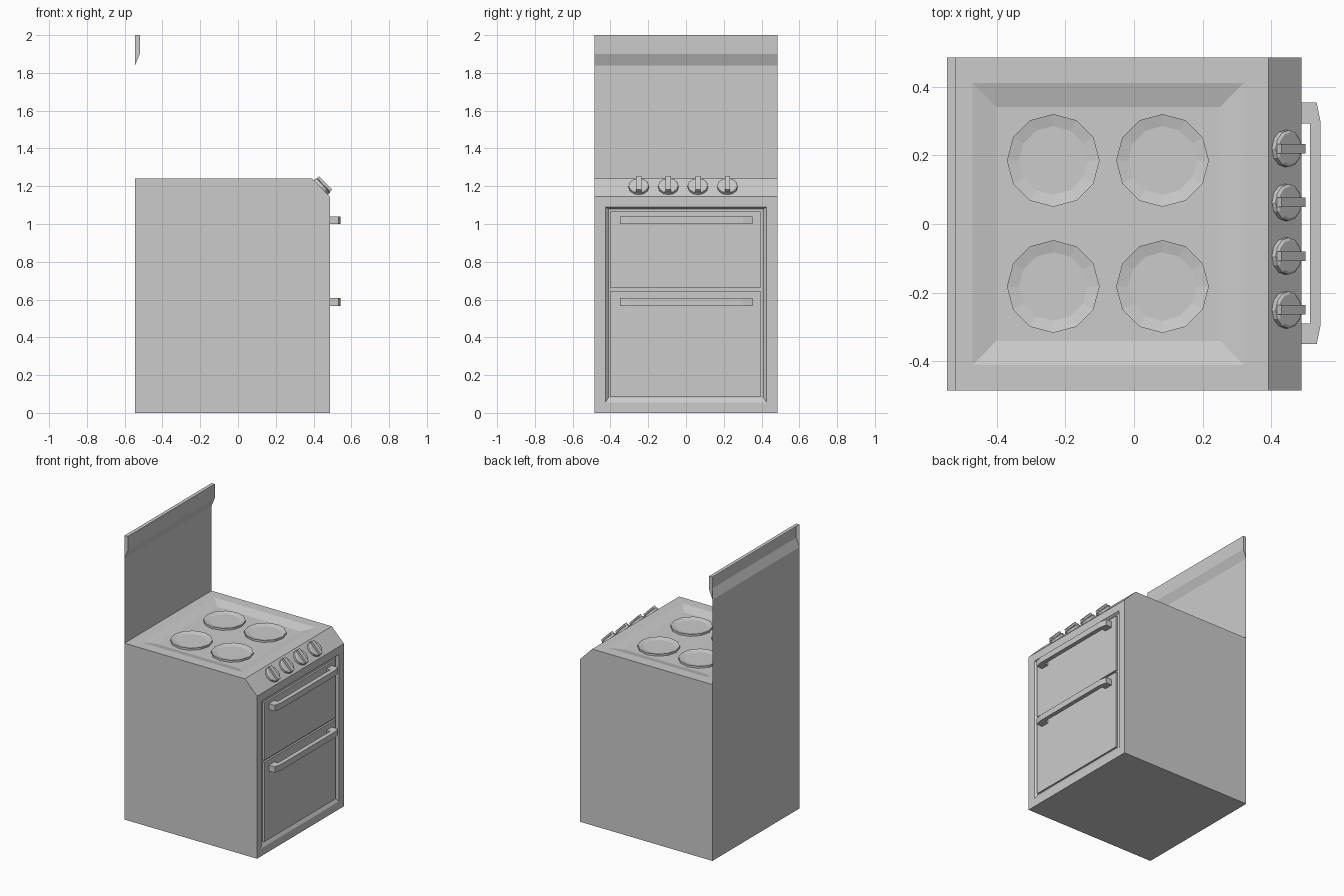
import bpy, bmesh, math
from mathutils import Matrix, Vector

if "Cube" in bpy.data.objects:
    bpy.data.objects.remove(bpy.data.objects["Cube"])

W = 0.484            # half width
BACK, FRONT, TOP = -0.545, 0.487, 1.242


def finish(name, bm, fix=True):
    bmesh.ops.remove_doubles(bm, verts=bm.verts, dist=1e-5)
    if fix:
        bmesh.ops.recalc_face_normals(bm, faces=bm.faces)
    me = bpy.data.meshes.new(name)
    bm.to_mesh(me)
    bm.free()
    ob = bpy.data.objects.new(name, me)
    bpy.context.collection.objects.link(ob)
    return ob


def loops(bm, rings, cap_start=False, cap_end=True):
    """Skin closed point rings one after another."""
    vs = [[bm.verts.new(p) for p in r] for r in rings]
    for a, b in zip(vs, vs[1:]):
        n = len(a)
        for i in range(n):
            bm.faces.new((a[i], a[(i + 1) % n], b[(i + 1) % n], b[i]))
    if cap_start:
        bm.faces.new(vs[0])
    if cap_end:
        bm.faces.new(vs[-1])


def box(name, x0, x1, y0, y1, z0, z1):
    bm = bmesh.new()
    ring = lambda z: [(x0, y0, z), (x1, y0, z), (x1, y1, z), (x0, y1, z)]
    loops(bm, [ring(z0), ring(z1)], True)
    return finish(name, bm)


def flat(x0, x1, y, z):
    return [(x0, -y, z), (x1, -y, z), (x1, y, z), (x0, y, z)]


def upright(x, y, z0, z1):
    return [(x, -y, z0), (x, y, z0), (x, y, z1), (x, -y, z1)]


# Cabinet: chamfered prism with sunken hob and sunken door opening
bm = bmesh.new()
prof = [(BACK, 0), (FRONT, 0), (FRONT, 1.145), (0.392, TOP), (BACK, TOP)]
L = [bm.verts.new((x, -W, z)) for x, z in prof]
R = [bm.verts.new((x, W, z)) for x, z in prof]
bm.faces.new(L)
bm.faces.new(R)
for i in (0, 2, 4):
    j = (i + 1) % 5
    bm.faces.new((L[i], L[j], R[j], R[i]))
FLOOR = TOP - 0.02
loops(bm, [flat(BACK, 0.392, W, TOP), flat(-0.47, 0.32, 0.411, TOP),
           flat(-0.40, 0.25, 0.34, FLOOR)])
loops(bm, [upright(FRONT, W, 0, 1.145), upright(FRONT, 0.427, 0.055, 1.09),
           upright(FRONT - 0.015, 0.411, 0.08, 1.08)])
finish("cabinet", bm)

# Splashback: one open sheet with a folded rim, closed at its ends
bm = bmesh.new()
prof = [(BACK, TOP), (BACK, 1.84), (-0.52, 1.90), (-0.52, 2.0), (BACK, 2.0)]
L = [bm.verts.new((x, -W, z)) for x, z in prof]
R = [bm.verts.new((x, W, z)) for x, z in prof]
for i in range(4):
    bm.faces.new((L[i], R[i], R[i + 1], L[i + 1]))
bm.faces.new(L[1:])
bm.faces.new(R[:0:-1])
finish("splashback", bm, fix=False)

# Hot plates with a dished top
for i, (x, y) in enumerate((x, y) for x in (-0.235, 0.083) for y in (-0.182, 0.185)):
    bm = bmesh.new()
    rings = [[(x + r * math.cos(k * math.pi / 6), y + r * math.sin(k * math.pi / 6), z)
              for k in range(12)]
             for r, z in ((0.135, FLOOR), (0.135, FLOOR + 0.014), (0.10, FLOOR + 0.006))]
    loops(bm, rings)
    finish(f"hot_plate_{i + 1}", bm)

# Doors
box("upper_door", 0.468, 0.485, -0.40, 0.395, 0.66, 1.065)
box("lower_door", 0.468, 0.485, -0.40, 0.395, 0.085, 0.645)

# Door handles: a bent bar outline raised in z
outline = [(0.483, -0.35), (0.532, -0.35), (0.543, -0.295), (0.543, 0.298),
           (0.532, 0.353), (0.483, 0.353), (0.483, 0.292), (0.513, 0.292),
           (0.513, -0.289), (0.483, -0.289)]
for name, z0 in (("upper_handle", 0.999), ("lower_handle", 0.566)):
    bm = bmesh.new()
    loops(bm, [[(x, y, z) for x, y in outline] for z in (z0, z0 + 0.042)], True)
    finish(name, bm)

# Control knobs: local x runs down the chamfer, local z points out of it
down = Vector((FRONT - 0.392, 0, 1.145 - TOP)).normalized()
out = Vector((-down.z, 0, down.x))
side = out.cross(down)
mid = Vector(((FRONT + 0.392) / 2, 0, (1.145 + TOP) / 2))
for i in range(4):
    pos = mid + Vector((0, -0.25 + 0.1565 * i, 0))
    m = Matrix((down, side, out)).transposed().to_4x4()
    m.translation = pos
    bm = bmesh.new()
    disc = lambda r, z: [(r * math.cos(k * math.pi / 6), r * math.sin(k * math.pi / 6), z)
                         for k in range(12)]
    loops(bm, [disc(0.054, -0.002), disc(0.054, 0.015), disc(0.046, 0.02)])
    bm.transform(m)
    finish(f"knob_{i + 1}", bm)
    grip = box(f"knob_grip_{i + 1}", -0.05, 0.05, -0.014, 0.014, 0.005, 0.034)
    grip.data.transform(m)
